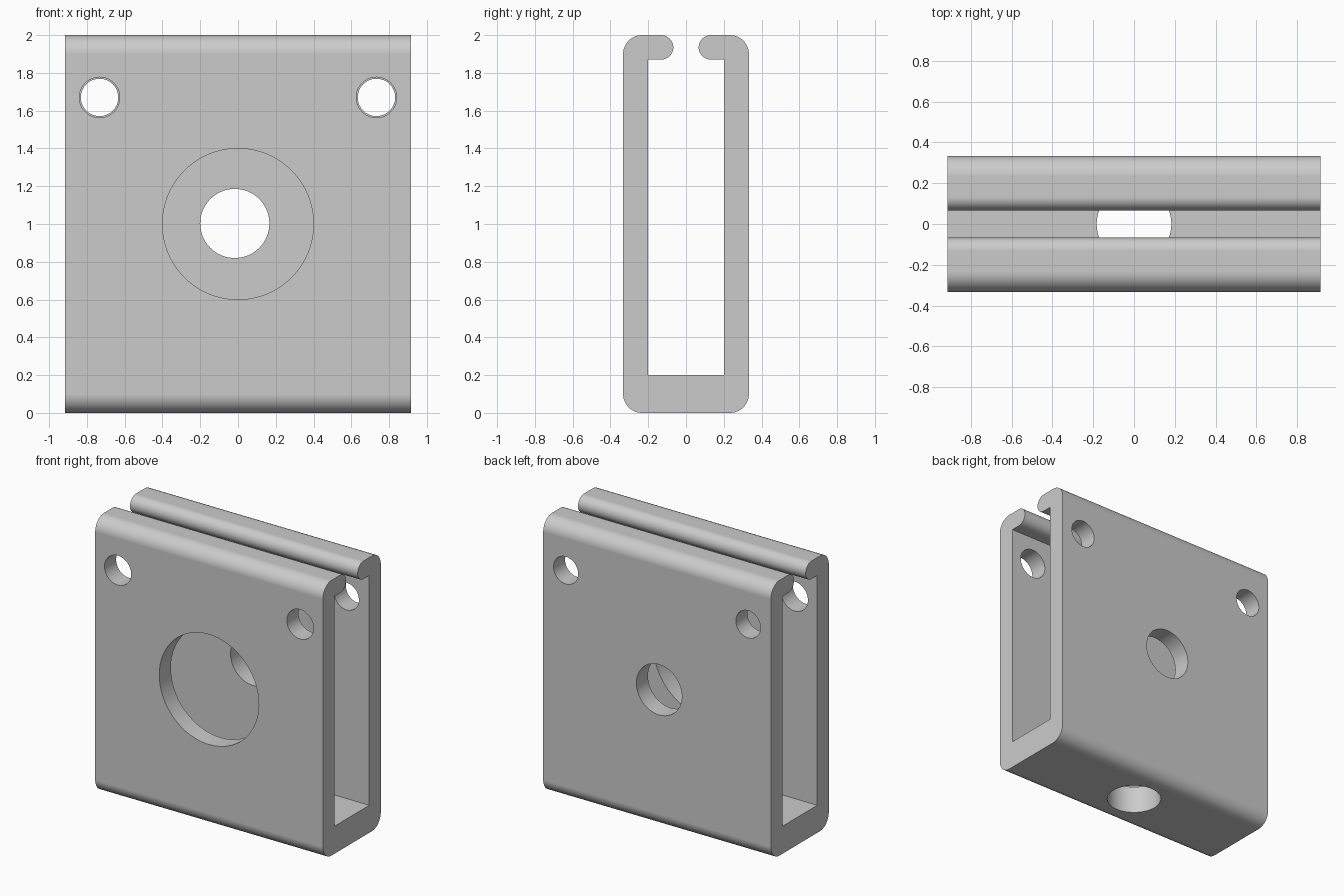
import bpy, bmesh
from math import radians, sin, cos
from mathutils import Matrix, Vector

if "Cube" in bpy.data.objects:
    bpy.data.objects.remove(bpy.data.objects["Cube"])

HALF_LENGTH, HALF_DEPTH, HEIGHT = 0.915, 0.333, 2.0
INNER, FLOOR, LIP_UNDER, GAP = 0.2, 0.2, 1.87, 0.067
CORNER, LIP_R = 0.1, 0.065

grey = bpy.data.materials.new("plain grey")
grey.use_nodes = True
grey.diffuse_color = (0.6, 0.6, 0.6, 1)
grey.node_tree.nodes["Principled BSDF"].inputs["Base Color"].default_value = (0.6, 0.6, 0.6, 1)


def arc(cy, cz, r, start, end, steps=12):
    angles = [radians(start + (end - start) * i / steps) for i in range(steps + 1)]
    return [(cy + r * cos(a), cz + r * sin(a)) for a in angles]


def make_object(name, bm):
    bmesh.ops.recalc_face_normals(bm, faces=bm.faces)
    mesh = bpy.data.meshes.new(name)
    bm.to_mesh(mesh)
    bm.free()
    ob = bpy.data.objects.new(name, mesh)
    bpy.context.collection.objects.link(ob)
    mesh.materials.append(grey)
    return ob


def hole_cutter(name, centre, radius, depth, axis):
    bm = bmesh.new()
    turn = Matrix.Rotation(radians(90), 4, "X") if axis == "Y" else Matrix()
    bmesh.ops.create_cone(bm, cap_ends=True, segments=64, radius1=radius, radius2=radius,
                          depth=depth, matrix=Matrix.Translation(centre) @ turn)
    ob = make_object(name, bm)
    ob.hide_render = True
    return ob


# Channel: one half of the profile, mirrored, then swept along x
edge = HALF_DEPTH - CORNER
half = arc(edge, CORNER, CORNER, -90, 0)
half += arc(edge, HEIGHT - CORNER, CORNER, 0, 90)
half += arc(GAP + LIP_R, HEIGHT - LIP_R, LIP_R, 90, 270, 24)
half += [(INNER, LIP_UNDER), (INNER, FLOOR)]
profile = half + [(-y, z) for y, z in reversed(half)]

bm = bmesh.new()
end_face = bm.faces.new([bm.verts.new((-HALF_LENGTH, y, z)) for y, z in profile])
swept = bmesh.ops.extrude_face_region(bm, geom=[end_face], use_keep_orig=True)
moved = [v for v in swept["geom"] if isinstance(v, bmesh.types.BMVert)]
bmesh.ops.translate(bm, verts=moved, vec=Vector((2 * HALF_LENGTH, 0, 0)))
channel = make_object("slotted_channel", bm)

# Holes: large front opening, small rear opening, drain and mounting holes
cutters = [
    hole_cutter("front_opening_cutter", (0, -0.3, 1), 0.4, 0.4, "Y"),
    hole_cutter("rear_opening_cutter", (-0.017, 0.3, 1.003), 0.183, 0.4, "Y"),
    hole_cutter("floor_hole_cutter", (0, 0, 0.1), 0.183, 0.4, "Z"),
]
for side in (-1, 1):
    for wall, radius in ((-1, 0.107), (1, 0.099)):
        cutters.append(hole_cutter("mounting_hole_cutter", (side * 0.733, wall * 0.3, 1.67),
                                   radius, 0.4, "Y"))

bpy.ops.object.select_all(action="DESELECT")
channel.select_set(True)
bpy.context.view_layer.objects.active = channel
for cutter in cutters:
    cut = channel.modifiers.new("hole", "BOOLEAN")
    cut.operation, cut.solver, cut.object = "DIFFERENCE", "EXACT", cutter
    bpy.ops.object.modifier_apply(modifier=cut.name)
    bpy.data.objects.remove(cutter)

# Smooth rounds with clean flat walls
bpy.ops.object.shade_smooth_by_angle(angle=radians(30))
weighted = channel.modifiers.new("flat walls", "WEIGHTED_NORMAL")
weighted.keep_sharp = True
